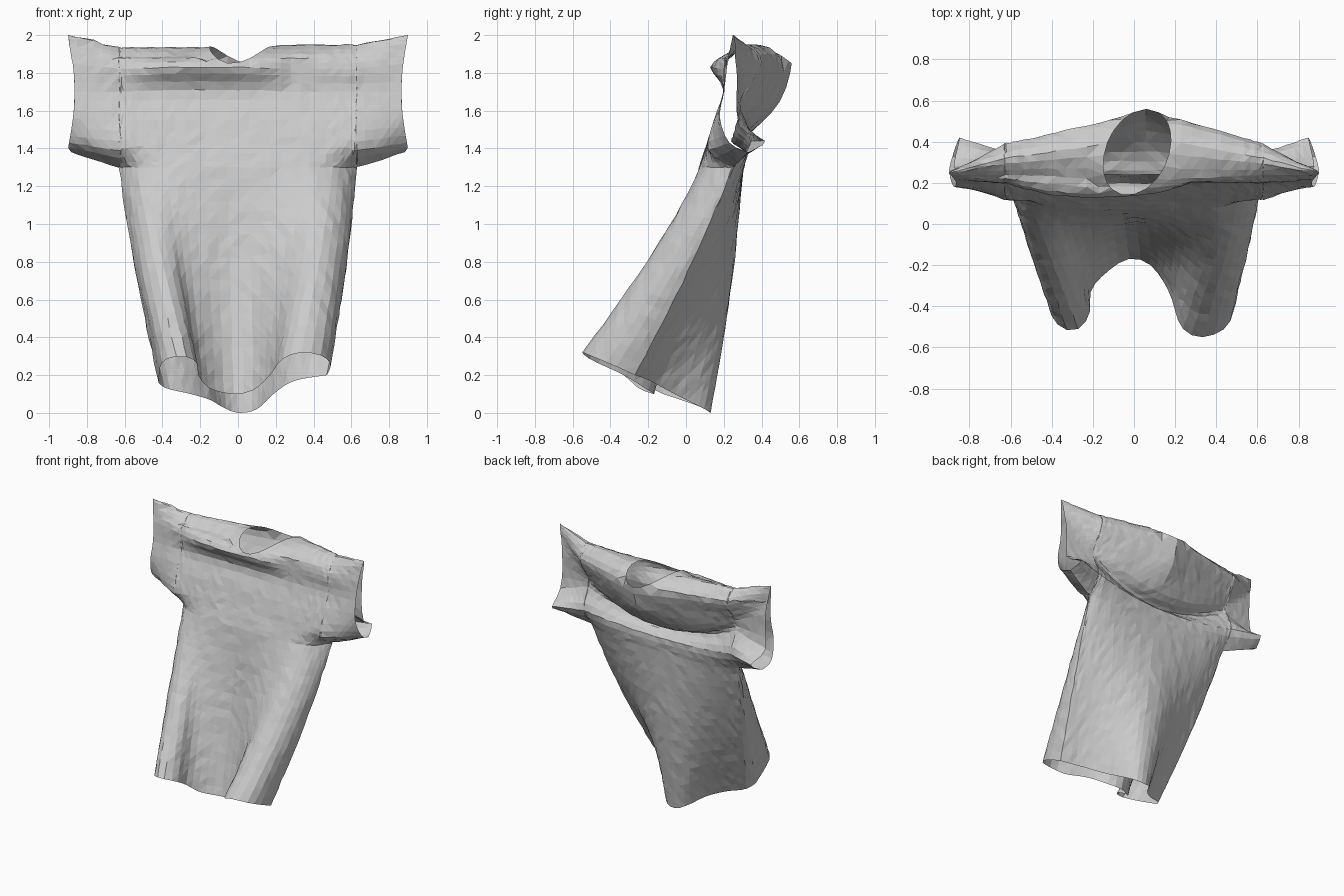
import bpy
import bmesh
import math
import random
from mathutils import Vector

random.seed(4)

default_cube = bpy.data.objects.get("Cube")
if default_cube:
    bpy.data.objects.remove(default_cube, do_unlink=True)

# Cloth sections in hundredths (y, z), from front chest over the shoulder to the back
CENTRE = [(7, 130), (11, 142), (15, 155), (20, 171), (13, 183), (21, 190), (42, 195),
          (55, 186), (50, 165), (35, 149), (24, 144), (31, 138), (30, 127)]
ARMPIT = [(25, 130), (12, 139), (15, 155), (20, 170), (20, 182), (24, 190), (32, 195),
          (39, 186), (35, 176), (30, 168), (29, 160), (35, 144), (25, 130)]
CUFF = [(33, 138), (23, 143), (18, 156), (20, 170), (22, 185), (24, 196), (25, 200),
        (26, 194), (26, 188), (27, 178), (28, 152), (42, 144), (33, 138)]

# Hem outlines in hundredths (x, y, z), from right seam to left seam
HEM_FRONT = [(-42, -25, 16), (-40, -45, 27), (-30, -52, 30), (-22, -45, 27), (-21, -33, 20),
             (-15, -25, 13), (-3, -17, 10), (8, -20, 12), (17, -33, 20), (23, -50, 28),
             (33, -55, 32), (45, -50, 30), (49, -38, 25), (47, -27, 20)]
HEM_BACK = [(-42, -25, 16), (-38, -18, 13), (-25, -12, 10), (-15, -3, 7), (-8, 8, 3),
            (0, 13, 0), (10, 10, 2), (20, -8, 11), (30, -19, 17), (47, -27, 20)]

SEAM_X = 0.63
CUFF_X = 0.9
BODY_COLUMNS = 34
BODY_ROWS = 20
SLEEVE_COLUMNS = 6
STEPS = 3


def to_vectors(points):
    return [Vector(p) / 100 for p in points]


def smooth_path(points, steps):
    """Catmull-Rom curve through the points."""
    path = []
    last = len(points) - 1
    for i in range(last):
        before, start = points[max(i - 1, 0)], points[i]
        end, after = points[i + 1], points[min(i + 2, last)]
        for s in range(steps):
            t = s / steps
            tangent = (end - before) * t
            curve = (before * 2 - start * 5 + end * 4 - after) * t * t
            cubic = (start * 3 - before - end * 3 + after) * t ** 3
            path.append(start + (tangent + curve + cubic) / 2)
    path.append(points[last].copy())
    return path


def spread(points, count):
    """Place evenly spaced samples along a smooth path."""
    path = smooth_path(to_vectors(points), 8)
    lengths = [0]
    for a, b in zip(path, path[1:]):
        lengths.append(lengths[-1] + (b - a).length)
    samples = []
    k = 0
    for i in range(count + 1):
        goal = lengths[-1] * i / count
        while k < len(path) - 2 and lengths[k + 1] < goal:
            k += 1
        t = (goal - lengths[k]) / (lengths[k + 1] - lengths[k])
        samples.append(path[k].lerp(path[k + 1], t))
    return samples


centre, armpit, cuff = (to_vectors(s) for s in (CENTRE, ARMPIT, CUFF))


def body_weight(j, x):
    """How far section point j has moved from the centre shape to the armpit shape."""
    across = abs(x) / SEAM_X
    if j in (3, 4):
        # The drooping collar fold sits off centre
        return min(abs(x + 0.17) / 0.45, 1) ** 2.5
    if 5 <= j <= 8:
        # The back hump peaks left of centre
        return abs(x - 0.06 * (1 - across ** 2)) / SEAM_X
    # Flat front and lower back, rounded cowl between
    power = 7 if j < 3 else 6 if j == 12 else 2
    return across ** power


def shoulder_section(x):
    """Section of the upper shirt at x, as points in space."""
    sleeve = max(0, abs(x) - SEAM_X) / (CUFF_X - SEAM_X)
    section = []
    for j in range(len(centre)):
        if sleeve > 0:
            flat = armpit[j].lerp(cuff[j], sleeve)
        else:
            flat = centre[j].lerp(armpit[j], body_weight(j, x))
        section.append(Vector((x, flat.x, flat.y)))
    points = smooth_path(section, STEPS)
    for p in points:
        # The cuffs pinch inward at mid height and at the back flap
        height = min(1, max(0, (p.z - 1.4) / 0.6))
        pinch = 0.035 * math.sin(math.pi * height) + 0.3 * max(0, p.y - 0.27)
        p.x -= math.copysign(pinch * sleeve, x)
        if x < 0 and 1.88 < p.z < 1.97:
            p.z -= 0.015
    return points


def drape(hem, chest, t):
    """Point on the body cloth between hem and chest, bowed slightly outward."""
    point = hem.lerp(chest, t)
    bow = math.sin(math.pi * t)
    point.x *= 1 + 0.03 * bow
    point.y += 0.02 * bow
    return point


def add_grid(bm, columns):
    """Skin neighbouring columns of points with faces."""
    rows = [[bm.verts.new(p) for p in column] for column in columns]
    for a, b in zip(rows, rows[1:]):
        for i in range(len(a) - 1):
            bm.faces.new((a[i], b[i], b[i + 1], a[i + 1]))


bm = bmesh.new()

# Body columns run from the front hem over the shoulder to the back hem
hem_front = spread(HEM_FRONT, BODY_COLUMNS)
hem_back = spread(HEM_BACK, BODY_COLUMNS)
columns = []
for i in range(BODY_COLUMNS + 1):
    x = SEAM_X * math.sin(math.pi * (i / BODY_COLUMNS - 0.5))
    upper = shoulder_section(x)
    front = [drape(hem_front[i], upper[0], r / BODY_ROWS) for r in range(BODY_ROWS)]
    back = [drape(hem_back[i], upper[-1], r / BODY_ROWS) for r in reversed(range(BODY_ROWS))]
    columns.append(front + upper + back)
add_grid(bm, columns)

# Short sleeves, open at the cuffs
for side in (-1, 1):
    stations = [SEAM_X + (CUFF_X - SEAM_X) * k / SLEEVE_COLUMNS for k in range(SLEEVE_COLUMNS + 1)]
    if side < 0:
        stations.reverse()
    add_grid(bm, [shoulder_section(side * x) for x in stations])
bmesh.ops.remove_doubles(bm, verts=bm.verts, dist=0.0005)

# Tilted oval neck opening
NECK = Vector((0.015, 0.35))
TILT = math.radians(65)


def neck_radius(p):
    dx, dy = p.x - NECK.x, p.y - NECK.y
    along = dx * math.cos(TILT) + dy * math.sin(TILT)
    across = dy * math.cos(TILT) - dx * math.sin(TILT)
    return math.hypot(along / 0.22, across / 0.15)


inside = []
for face in bm.faces:
    middle = face.calc_center_median()
    if middle.z > 1.84 and neck_radius(middle) < 1:
        inside.append(face)
bmesh.ops.delete(bm, geom=inside, context='FACES')
for vert in bm.verts:
    if vert.is_boundary and vert.co.z > 1.75 and abs(vert.co.x) < 0.4:
        # The rim dips at the front and the back
        radius = max(neck_radius(vert.co), 0.5)
        vert.co.x = NECK.x + (vert.co.x - NECK.x) / radius
        vert.co.y = NECK.y + (vert.co.y - NECK.y) / radius
        vert.co.z = 1.94 - 0.09 * ((vert.co.y - NECK.y) / 0.21) ** 2

# Slight crumple in the cloth
for vert in bm.verts:
    if not vert.is_boundary:
        vert.co += Vector([random.uniform(-0.003, 0.003) for _ in range(3)])
bmesh.ops.recalc_face_normals(bm, faces=bm.faces)
bmesh.ops.triangulate(bm, faces=bm.faces)

mesh = bpy.data.meshes.new("shirt")
bm.to_mesh(mesh)
bm.free()
shirt = bpy.data.objects.new("shirt", mesh)
bpy.context.collection.objects.link(shirt)

# Plain grey cloth
cloth = bpy.data.materials.new("grey_cloth")
cloth.use_nodes = True
cloth.diffuse_color = (0.6, 0.6, 0.6, 1)
cloth.node_tree.nodes["Principled BSDF"].inputs["Base Color"].default_value = cloth.diffuse_color
mesh.materials.append(cloth)
